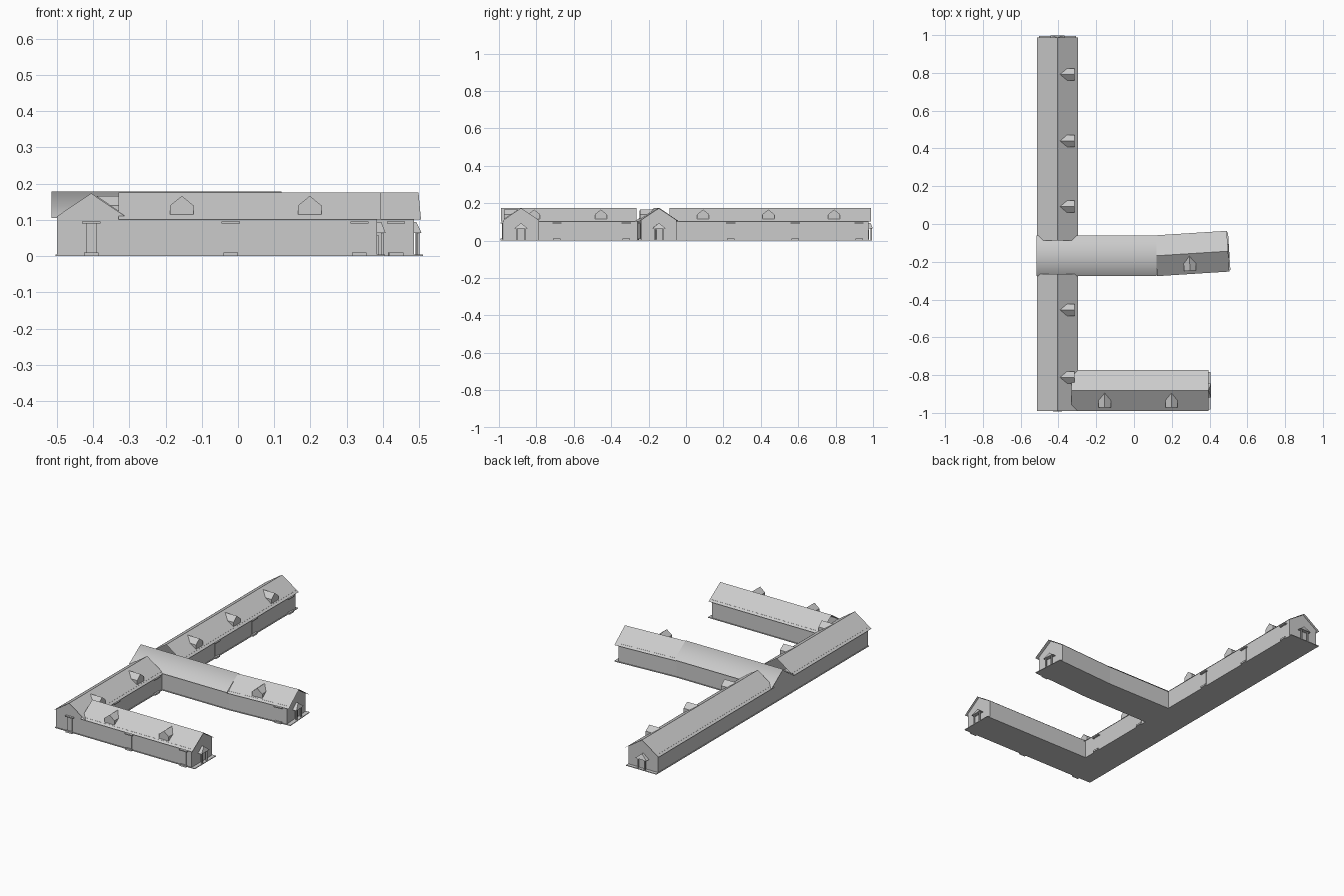
import bpy, math
from mathutils import Vector, Matrix

if "Cube" in bpy.data.objects:
    bpy.data.objects.remove(bpy.data.objects["Cube"])

SLOPE = 0.68          # roof fall per unit of half span
RIDGE = 0.175


def make(name, verts, faces, smooth=False, matrix=None):
    me = bpy.data.meshes.new(name)
    me.from_pydata([tuple(v) for v in verts], [], faces)
    me.update()
    ob = bpy.data.objects.new(name, me)
    bpy.context.collection.objects.link(ob)
    if matrix:
        ob.matrix_world = matrix
    for p in me.polygons:
        p.use_smooth = smooth
    return ob


def sweep(name, path, profile, closed=False, cap0=False, cap1=False, smooth=False):
    """Carry an (offset, z) profile along a plan polyline, mitred at bends."""
    pts = [Vector(p) for p in path]
    verts, faces, n = [], [], len(profile)
    for i, p in enumerate(pts):
        a = (p - pts[i - 1]).normalized() if i else (pts[1] - p).normalized()
        b = (pts[i + 1] - p).normalized() if i + 1 < len(pts) else a
        d = (a + b).normalized()
        side = Vector((-d.y, d.x)) / max(d.dot(a), 0.2)
        verts += [(p.x + side.x * o, p.y + side.y * o, z) for o, z in profile]
    for i in range(len(pts) - 1):
        for j in range(n if closed else n - 1):
            k = (j + 1) % n
            faces.append((i * n + j, i * n + k, (i + 1) * n + k, (i + 1) * n + j))
    if cap0:
        faces.append(tuple(range(n)))
    if cap1:
        faces.append(tuple(reversed(range(len(verts) - n, len(verts)))))
    return make(name, verts, faces, smooth)


def frame(x, y, angle):
    return Matrix.Translation((x, y, 0)) @ Matrix.Rotation(angle, 4, 'Z')


def roof(name, path, half=0.108, top=RIDGE, smooth=False):
    e = top - SLOPE * half
    sweep(name, path, [(-half, e), (0, top), (half, e)], smooth=smooth)


def gable(name, x, y, angle, half=0.095):
    e = RIDGE - SLOPE * half - 0.001
    make(name, [(0, -half, 0), (0, half, 0), (0, half, e), (0, 0, RIDGE - 0.002), (0, -half, e)],
         [(0, 1, 2, 3, 4)], matrix=frame(x, y, angle))


def wall(name, path):
    sweep(name, path, [(0, 0), (0, 0.111)])


def box(name, lo, hi, matrix=None):
    v = [(x, y, z) for x in (lo[0], hi[0]) for y in (lo[1], hi[1]) for z in (lo[2], hi[2])]
    f = [(0, 1, 3, 2), (4, 6, 7, 5), (0, 4, 5, 1), (2, 3, 7, 6), (0, 2, 6, 4), (1, 5, 7, 3)]
    return make(name, v, f, matrix=matrix)


def dormer(x, y, angle):
    """Gabled dormer; local +x points down the slope, origin on the ridge line."""
    prof = [(-0.032, 0.115), (0.032, 0.115), (0.032, 0.14), (0, 0.166), (-0.032, 0.14)]
    front = [(0.09, o, z) for o, z in prof]
    back = [((RIDGE - z) / SLOPE, o, z) for o, z in prof]
    faces = [(0, 1, 2, 3, 4)] + [(i, i + 5, (i + 1) % 5 + 5, (i + 1) % 5) for i in range(5)]
    make("dormer", front + back, faces, matrix=frame(x, y, angle))


def porch(x, y, angle):
    """Gabled entrance porch; local +x points out of the end wall."""
    m = frame(x, y, angle)
    for s in (-1, 1):
        box("porch_post", (0.012, s * 0.022 - 0.004, 0), (0.019, s * 0.022 + 0.004, 0.066), m)
    v = [(0, -0.037, 0.064), (0, 0.037, 0.064), (0, 0, 0.094),
         (0.024, -0.037, 0.064), (0.024, 0.037, 0.064), (0.012, 0, 0.094)]
    make("porch_roof", v, [(0, 2, 1), (3, 4, 5), (0, 3, 5, 2), (1, 2, 5, 4), (0, 1, 4, 3)], matrix=m)
    box("porch_door", (0, -0.014, 0.005), (0.004, 0.014, 0.058), m)


def doorway(x, y, angle):
    """Side doorway: thin canopy above, step below, slim door."""
    m = frame(x, y, angle)
    box("door_canopy", (0, -0.025, 0.09), (0.012, 0.025, 0.096), m)
    box("door_step", (0, -0.02, 0), (0.012, 0.02, 0.01), m)
    box("side_door", (0, -0.015, 0.01), (0.002, 0.015, 0.09), m)


def slab(name, path, half=0.099):
    sweep(name, path, [(-half, 0), (half, 0), (half, 0.004), (-half, 0.004)], True, True, True)


EAST, NORTH, SOUTH = 0, math.pi / 2, -math.pi / 2
MX, SY, MY = -0.405, -0.882, -0.168     # centre lines of main, south, middle wings
bend, tip = Vector((0.12, MY)), Vector((0.498, -0.144))
d = (tip - bend).normalized()
n = Vector((-d.y, d.x))
ang = math.atan2(d.y, d.x)
tip_wall = tip - d * 0.018

# main wing
roof("main_roof_south", [(MX, -0.99), (MX, -0.265)])
roof("main_roof_north", [(MX, -0.088), (MX, 0.988)])
wall("main_west_wall", [(-0.5, -0.977), (-0.5, 0.975)])
for y0, y1 in ((SY + 0.095, MY - 0.095), (MY + 0.095, 0.975)):
    wall("main_east_wall", [(-0.31, y0), (-0.31, y1)])
gable("main_south_gable", MX, -0.977, SOUTH)
gable("main_north_gable", MX, 0.975, NORTH)
slab("main_floor", [(MX, -0.981), (MX, 0.995)])
porch(MX, 0.975, NORTH)
doorway(MX, -0.981, SOUTH)

# south wing
roof("south_wing_roof", [(-0.33, SY), (0.395, SY)])
for y in (SY - 0.095, SY + 0.095):
    wall("south_wing_wall", [(-0.31, y), (0.383, y)])
gable("south_wing_gable", 0.383, SY, EAST)
slab("south_wing_floor", [(-0.31, SY), (0.405, SY)])
porch(0.383, SY, EAST)

# middle wing with its angled end
roof("middle_roof_inner", [(-0.515, MY), bend], top=0.178, smooth=True)
roof("middle_roof_outer", [bend - d * 0.004, tip])
for s in (-0.095, 0.095):
    wall("middle_wall", [(-0.31, MY + s), bend + n * s, tip_wall + n * s])
gable("middle_west_gable", -0.5, MY, EAST)
gable("middle_end_gable", tip_wall.x, tip_wall.y, ang)
slab("middle_floor", [(-0.31, MY), bend, tip + d * 0.006])
porch(tip_wall.x, tip_wall.y, ang)

# dormers
for y in (-0.812, -0.455, 0.092, 0.44, 0.792):
    dormer(MX, y, EAST)
for x in (-0.155, 0.198):
    dormer(x, SY, SOUTH)
p = bend + d * 0.172
dormer(p.x, p.y, ang - math.pi / 2)

# side doorways
for y in (-0.69, -0.32, 0.24, 0.585, 0.925):
    doorway(-0.31, y, EAST)
for x in (-0.02, 0.335):
    doorway(x, SY - 0.097, SOUTH)
p = bend + d * 0.31 - n * 0.095
doorway(p.x, p.y, ang - math.pi / 2)
